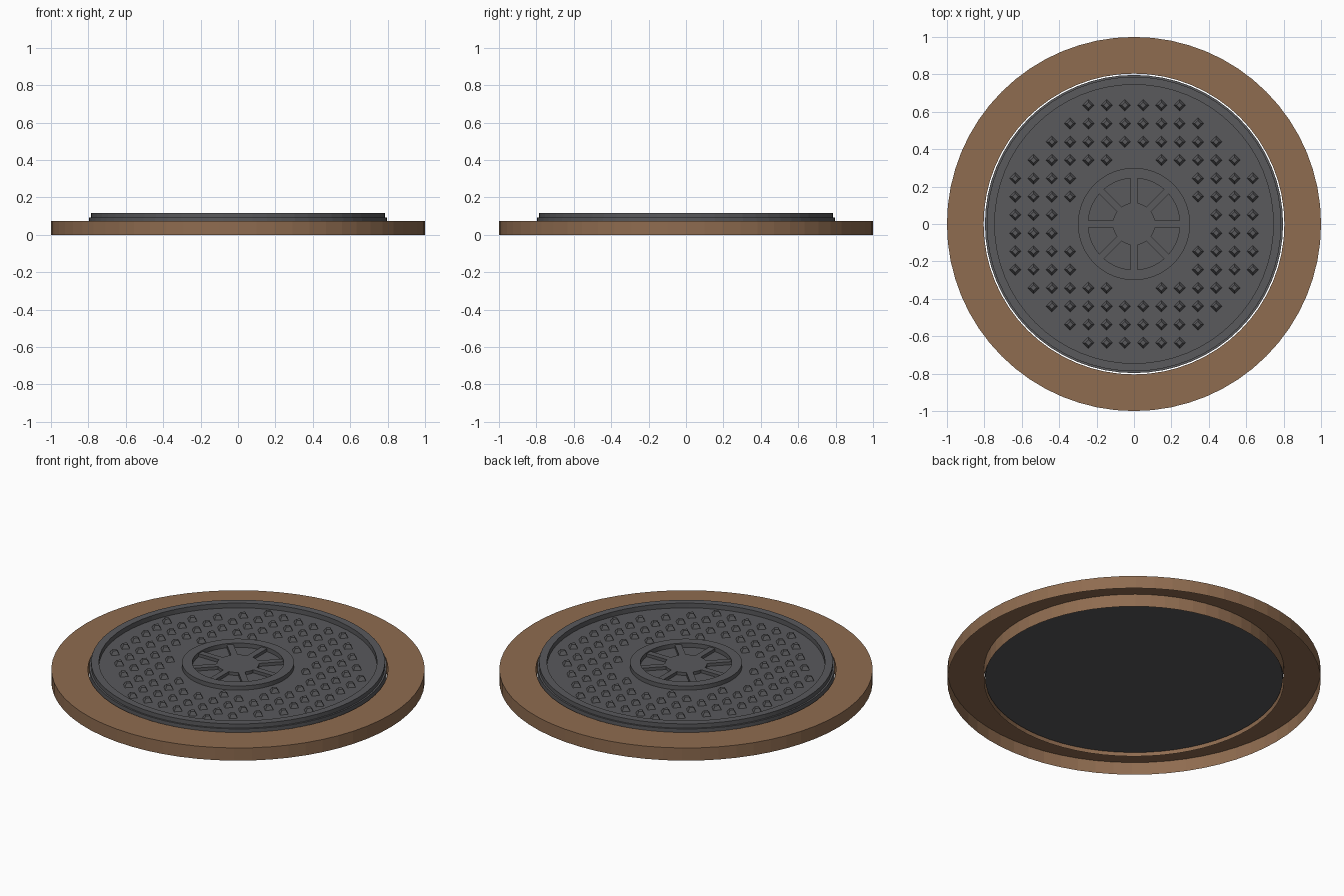
import bpy, bmesh, math
from mathutils import Matrix

if "Cube" in bpy.data.objects:
    bpy.data.objects.remove(bpy.data.objects["Cube"])

SIDES = 64
FLOOR = 0.09


def material(name, color):
    m = bpy.data.materials.new(name)
    m.diffuse_color = (*color, 1)
    m.use_nodes = True
    m.node_tree.nodes["Principled BSDF"].inputs["Base Color"].default_value = m.diffuse_color
    return m


brown = material("brown_surround", (0.275, 0.150, 0.080))
iron = material("dark_iron", (0.100, 0.100, 0.107))


def add_object(name, bm, mat):
    mesh = bpy.data.meshes.new(name)
    bm.to_mesh(mesh)
    bm.free()
    mesh.materials.append(mat)
    ob = bpy.data.objects.new(name, mesh)
    bpy.context.collection.objects.link(ob)
    return ob


def lathe(name, profile, mat, cap_ends=False, closed=False):
    """Turn a (radius, z) profile around the z axis."""
    bm = bmesh.new()
    rings = []
    for r, z in profile:
        rings.append([bm.verts.new((r * math.cos(2 * math.pi * i / SIDES),
                                    r * math.sin(2 * math.pi * i / SIDES), z))
                      for i in range(SIDES)])
    pairs = list(zip(rings, rings[1:]))
    if closed:
        pairs.append((rings[-1], rings[0]))
    for a, b in pairs:
        for i in range(SIDES):
            j = (i + 1) % SIDES
            bm.faces.new((a[i], a[j], b[j], b[i]))
    if cap_ends:
        bm.faces.new(rings[0][::-1])
        bm.faces.new(rings[-1])
    return add_object(name, bm, mat)


# Surround: outer wall, top and inner wall, open underneath
lathe("surround", [(1.0, 0), (1.0, 0.075), (0.804, 0.075), (0.804, 0)], brown)

# Cover plate with a stepped raised rim
lathe("cover_plate", [(0.797, 0.02), (0.797, 0.093), (0.787, 0.093), (0.787, 0.118),
                      (0.745, 0.118), (0.745, FLOOR)], iron, cap_ends=True)

# Centre ring and hub
lathe("centre_ring", [(0.30, FLOOR), (0.30, 0.115), (0.245, 0.115), (0.245, FLOOR)],
      iron, closed=True)
lathe("centre_hub", [(0.113, FLOOR), (0.113, 0.108)], iron, cap_ends=True)

# Eight spokes joining the hub to the ring
bm = bmesh.new()
for k in range(8):
    place = (Matrix.Rotation(k * math.pi / 4, 4, 'Z')
             @ Matrix.Translation((0.178, 0, FLOOR + 0.009))
             @ Matrix.Diagonal((0.15, 0.036, 0.018, 1)))
    bmesh.ops.create_cube(bm, size=1, matrix=place)
add_object("spokes", bm, iron)

# Diamond grip studs on a square grid between the centre ring and the rim
STEP = 0.0977
bm = bmesh.new()
for i in range(-7, 7):
    for j in range(-7, 7):
        x, y = (i + 0.5) * STEP, (j + 0.5) * STEP
        if 0.36 < math.hypot(x, y) < 0.69:
            bmesh.ops.create_cone(bm, cap_ends=True, segments=4,
                                  radius1=0.031, radius2=0.016, depth=0.022,
                                  matrix=Matrix.Translation((x, y, FLOOR + 0.011)))
add_object("grip_studs", bm, iron)
